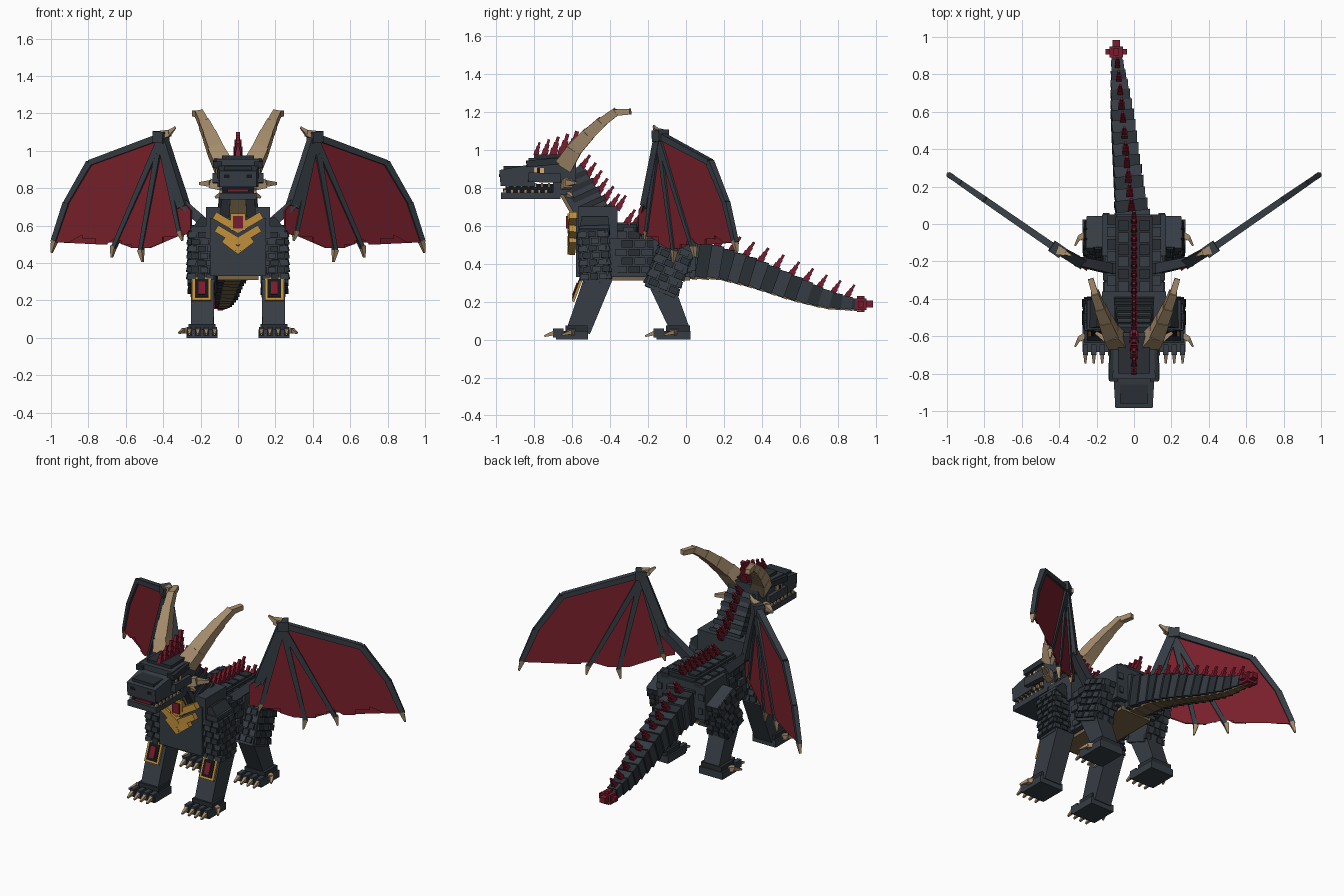
import bpy, bmesh, math
from mathutils import Vector as V

if "Cube" in bpy.data.objects:
    bpy.data.objects.remove(bpy.data.objects["Cube"])

def lin(c):
    c /= 255
    return c / 12.92 if c <= 0.04045 else ((c + 0.055) / 1.055) ** 2.4

COLOURS = [("charcoal hide", 54, 61, 68), ("dark scale", 41, 47, 52), ("black", 20, 22, 25),
           ("crimson spike", 122, 27, 45), ("red membrane", 122, 32, 43), ("horn tan", 165, 140, 108),
           ("gold", 190, 142, 58), ("belly tan", 122, 102, 72), ("eye", 214, 170, 125)]
HIDE, SCALE, BLACK, SPIKE, SKIN, HORN, GOLD, BELLY, EYE = range(9)
MATS = []
for n, r, g, b in COLOURS:
    m = bpy.data.materials.new(n)
    m.diffuse_color = (lin(r), lin(g), lin(b), 1)
    m.use_nodes = True
    m.node_tree.nodes["Principled BSDF"].inputs["Base Color"].default_value = m.diffuse_color
    MATS.append(m)

def finish(bm, name, mirror=False):
    bmesh.ops.recalc_face_normals(bm, faces=bm.faces)
    me = bpy.data.meshes.new(name)
    bm.to_mesh(me)
    bm.free()
    for m in MATS:
        me.materials.append(m)
    ob = bpy.data.objects.new(name, me)
    bpy.context.collection.objects.link(ob)
    if mirror:
        mod = ob.modifiers.new("mirror", 'MIRROR')
        mod.use_mirror_merge = False
    return ob

def beam(bm, p0, p1, s0, s1=None, mat=HIDE, axis=(1, 0, 0)):
    """Tapered box from p0 to p1; sections are (size along axis, size across)."""
    p0, p1, s1 = V(p0), V(p1), s1 or s0
    d = (p1 - p0).normalized()
    a = V(axis)
    a = (a - d * a.dot(d)).normalized()
    b = d.cross(a)
    rings = [[bm.verts.new(p + a * s[0] / 2 * i + b * s[1] / 2 * j)
              for i, j in ((-1, -1), (1, -1), (1, 1), (-1, 1))] for p, s in ((p0, s0), (p1, s1))]
    lo, hi = rings
    fs = [bm.faces.new(lo[::-1]), bm.faces.new(hi)]
    fs += [bm.faces.new((lo[k], lo[(k + 1) % 4], hi[(k + 1) % 4], hi[k])) for k in range(4)]
    for f in fs:
        f.material_index = mat

def box(bm, x, y, z, mat=HIDE):
    """Axis-aligned box from (min, max) pairs."""
    cx, cy = sum(x) / 2, sum(y) / 2
    beam(bm, (cx, cy, z[0]), (cx, cy, z[1]), (x[1] - x[0], y[1] - y[0]), mat=mat)

def spike(bm, p, lean, size=1.0):
    """Stepped spike of three shrinking blocks."""
    p, d = V(p), V(lean).normalized() * 0.036 * size
    for k, w in enumerate((0.042, 0.03, 0.018)):
        beam(bm, p + d * (k - 0.3), p + d * (k + 1), (w * size, w * size), mat=SPIKE)

def scales(bm, p0, p1, w, t, rows, cols):
    """Staggered plates over the outer, front and back faces of a limb."""
    p0, p1 = V(p0), V(p1)
    d = (p1 - p0).normalized()
    a = (V((1, 0, 0)) - d * d.x).normalized()
    b = d.cross(a)
    step = (p1 - p0) / rows
    for r in range(rows):
        q = p0 + step * r
        for c in range(cols):
            off = (c + (0.35 if r % 2 else 0.65)) / cols - 0.5
            mat = SCALE if (r + c) % 2 else HIDE
            th = 0.012 + 0.008 * ((r + c) % 2)
            beam(bm, q + a * w / 2 + b * off * t, q + step * 0.85 + a * w / 2 + b * off * t,
                 (th, t / cols * 0.85), (th + 0.012, t / cols * 0.85), mat)
            for s in (-1, 1):
                beam(bm, q + b * s * t / 2 + a * off * w, q + step * 0.85 + b * s * t / 2 + a * off * w,
                     (w / cols * 0.85, th), (w / cols * 0.85, th + 0.012), mat)

def sample(pts, t):
    """Linear point along a list of equal-length tuples, t from 0 to 1."""
    f = min(max(t, 0), 0.9999) * (len(pts) - 1)
    i = int(f)
    return [u + (v - u) * (f - i) for u, v in zip(pts[i], pts[i + 1])]

# Torso: chest, collar, barrel, hips and belly
bm = bmesh.new()
box(bm, (-.15, .15), (-.58, -.36), (.33, .64))
box(bm, (-.17, .17), (-.57, -.36), (.53, .70))
box(bm, (-.145, .145), (-.40, .02), (.33, .575))
box(bm, (-.10, .10), (-.38, .04), (.56, .605), SCALE)
box(bm, (-.17, .17), (-.17, .05), (.36, .58))
box(bm, (-.11, .11), (-.55, .02), (.31, .335), BELLY)
finish(bm, "torso")

# Flank and back scale plates
bm = bmesh.new()
for r in range(5):
    for c in range(6):
        y = -.37 + c * .068 + (.03 if r % 2 else 0)
        z = .35 + r * .045
        box(bm, (.13, .155 + .006 * ((r + c) % 3)), (y, y + .06), (z, z + .038), SCALE if (r + c) % 2 else HIDE)
for c in range(6):
    for k in range(2):
        y = -.36 + c * .065 + .03 * k
        box(bm, (.03 + .06 * k, .085 + .06 * k), (y, y + .055), (.56, .617 - .025 * k), SCALE if c % 2 else HIDE)
finish(bm, "flank_scales", True)

# Neck with throat strip and stacked plates
bm = bmesh.new()
beam(bm, (0, -.45, .60), (0, -.62, .88), (.20, .18), (.17, .16))
beam(bm, (0, -.55, .58), (0, -.675, .80), (.10, .02), (.08, .02), BELLY)
for k in range(5):
    y, z = -.455 - k * .032, .66 + k * .045
    beam(bm, (0, y, z), (0, y - .012, z + .026), (.215 - k * .008, .15), mat=SCALE)
finish(bm, "neck")

# Head: skull, snout, brow, mouth and jaw
bm = bmesh.new()
beam(bm, (0, -.58, .895), (0, -.83, .895), (.21, .13), (.23, .12))
box(bm, (-.085, .085), (-.80, -.60), (.94, .975), SCALE)
beam(bm, (0, -.80, .865), (0, -.98, .85), (.22, .12), (.20, .085))
box(bm, (-.075, .075), (-.96, -.80), (.88, .915), SCALE)
box(bm, (-.085, .085), (-.95, -.68), (.775, .82), BLACK)
box(bm, (-.055, .055), (-.965, -.70), (.78, .795), SKIN)
box(bm, (-.10, .10), (-.975, -.66), (.74, .775))
box(bm, (-.10, .10), (-.70, -.60), (.76, .86))
finish(bm, "head")

# Mirrored face details: brows, eyes, teeth, nostrils, cheek horns
bm = bmesh.new()
beam(bm, (.10, -.62, .945), (.11, -.84, .925), (.05, .035), mat=SCALE)
beam(bm, (.115, -.66, .85), (.12, -.83, .855), (.035, .05))
box(bm, (.10, .121), (-.80, -.745), (.868, .905), EYE)
box(bm, (.115, .123), (-.785, -.77), (.87, .903), BLACK)
box(bm, (.045, .075), (-.984, -.96), (.855, .872), BLACK)
for k in range(7):
    y = -.96 + k * .036
    box(bm, (.082, .098), (y, y + .015), (.77, .79), HORN)
    box(bm, (.086, .10), (y + .016, y + .028), (.80, .825), HORN)
beam(bm, (.08, -.64, .81), (.145, -.62, .825), (.045, .05), mat=HORN, axis=(0, 1, 0))
beam(bm, (.145, -.62, .825), (.205, -.58, .825), (.035, .035), (.015, .015), HORN, (0, 1, 0))
beam(bm, (.085, -.62, .77), (.12, -.60, .75), (.03, .03), (.012, .012), HORN, (0, 1, 0))
finish(bm, "face_details", True)

# Horns: curved chains of blocks
bm = bmesh.new()
path = [(.08, -.64, .92), (.12, -.59, 1.0), (.15, -.52, 1.075), (.18, -.45, 1.14), (.207, -.375, 1.195), (.23, -.30, 1.2)]
for k in range(5):
    w = .095 - k * .015
    beam(bm, path[k], V(path[k + 1]) + (V(path[k + 1]) - V(path[k])) * .1, (w, w), (w * .86, w * .86), HORN)
finish(bm, "horns", True)

# Tail: overlapping tapering segments as (x, y, z, width, height)
TAIL = [(0, -.02, .44, .19, .22), (-.025, .18, .405, .155, .16), (-.042, .36, .35, .135, .145),
        (-.06, .56, .275, .12, .125), (-.078, .74, .213, .09, .09), (-.095, .92, .182, .05, .05)]
bm = bmesh.new()
N = 16
for k in range(N):
    a, b = sample(TAIL, k / N), sample(TAIL, (k + 1.15) / N)
    beam(bm, a[:3], b[:3], (a[3] * .92, a[4] * .92), (b[3] * 1.08, b[4] * 1.08), SCALE if k % 2 else HIDE)
    lo0, lo1 = V(a[:3]) - V((0, 0, a[4] * .5)), V(b[:3]) - V((0, 0, b[4] * .53))
    beam(bm, lo0, lo1, (a[3] * .6, .014), (b[3] * .6, .014), BELLY)
finish(bm, "tail")

# Tail tip cluster
bm = bmesh.new()
box(bm, (-.13, -.06), (.89, .95), (.155, .215), SPIKE)
box(bm, (-.152, -.038), (.905, .935), (.17, .20), SPIKE)
box(bm, (-.115, -.075), (.94, .985), (.17, .205), SPIKE)
box(bm, (-.11, -.08), (.90, .94), (.145, .23), SPIKE)
finish(bm, "tail_tip")

# Dorsal spikes from crest to tail
bm = bmesh.new()
for k in range(5):
    spike(bm, (0, -.79 + k * .045, .975), (0, .3, 1), .62 + .14 * k)
for k in range(6):
    spike(bm, (0, -.555 + k * .031, .90 - k * .041), (0, .55, .8), .8)
for k in range(9):
    spike(bm, (0, -.36 + k * .048, .615 if k else .69), (0, .5, .8), .75)
for k in range(11):
    t = .1 + k * .082
    x, y, z, w, h = sample(TAIL, t)
    spike(bm, (x, y, z + h * .5), (0, .55, .85), .9 - .25 * t)
finish(bm, "dorsal_spikes")

# Chest ornament: chevrons with gem
bm = bmesh.new()
for x, top, low, w in ((.125, .655, .575, .04), (.115, .585, .51, .04), (.075, .525, .46, .035)):
    for s in (-1, 1):
        beam(bm, (s * x, -.595, top), (-s * .01, -.605, low), (.04, w), mat=GOLD, axis=(0, 1, 0))
box(bm, (-.04, .04), (-.625, -.58), (.575, .665), GOLD)
box(bm, (-.026, .026), (-.632, -.62), (.585, .65), SPIKE)
finish(bm, "chest_ornament")

def foot(bm, y0, y1):
    """Block foot with three toes, claws and an outer spur."""
    box(bm, (.11, .275), (y0, y1), (0, .045))
    box(bm, (.12, .265), (y0 + .05, y1 - .005), (.04, .075), SCALE)
    for k in range(4):
        x = .125 + k * .045
        box(bm, (x - .014, x + .014), (y0 - .015, y0 + .04), (.01, .058))
        beam(bm, (x, y0 - .01, .035), (x, y0 - .06, .018), (.022, .024), (.01, .01), HORN)
    beam(bm, (.26, y1 - .08, .04), (.292, y1 - .10, .038), (.03, .03), mat=HORN, axis=(0, 1, 0))
    beam(bm, (.288, y1 - .09, .04), (.315, y1 - .14, .025), (.022, .022), (.01, .01), HORN, (0, 0, 1))

# Front legs with gold bracers
bm = bmesh.new()
beam(bm, (.185, -.485, .60), (.19, -.475, .30), (.13, .16), (.13, .13))
beam(bm, (.15, -.48, .63), (.18, -.48, .55), (.10, .14), (.16, .16), SCALE)
scales(bm, (.185, -.49, .57), (.19, -.475, .31), .145, .145, 7, 3)
beam(bm, (.19, -.455, .34), (.19, -.565, .05), (.125, .145), (.12, .125))
n, d = V((0, -.935, .355)), V((0, -.355, -.935))
c = V((.195, -.503, .235)) + n * .07
for half, w, lift, mat in ((.065, .10, .004, GOLD), (.052, .072, .009, BLACK), (.035, .035, .014, SPIKE)):
    beam(bm, c - d * half + n * lift, c + d * half + n * lift, (w, .014), mat=mat)
foot(bm, -.685, -.515)
finish(bm, "front_legs", True)

# Hind legs
bm = bmesh.new()
beam(bm, (.185, -.04, .49), (.19, -.14, .25), (.13, .18), (.13, .17))
scales(bm, (.185, -.045, .49), (.19, -.135, .26), .13, .17, 6, 3)
beam(bm, (.19, -.13, .29), (.19, -.03, .05), (.115, .125), (.11, .10))
foot(bm, -.155, .025)
finish(bm, "hind_legs", True)

# Wings: a flat plane addressed by (x, z)
NRM = V((.57, -.82, 0)).normalized()
def wp(x, z, off=0.0):
    return V((x, -.13 + .69 * (x - .42), z)) + NRM * off

bm = bmesh.new()
outline = [(.41, 1.07), (.79, .93), (.91, .72), (.97, .57), (.97, .51), (.90, .51), (.90, .55), (.83, .55),
           (.83, .53), (.76, .53), (.76, .50), (.70, .50), (.70, .53), (.66, .53), (.62, .53), (.62, .50),
           (.57, .50), (.57, .48), (.47, .48), (.47, .51), (.40, .51), (.40, .54), (.33, .54), (.33, .56),
           (.25, .56), (.25, .68), (.30, .74), (.36, .86)]
rings = [[bm.verts.new(wp(x, z, o)) for x, z in outline] for o in (-.005, .005)]
faces = [bm.faces.new(rings[0]), bm.faces.new(rings[1][::-1])]
L = len(outline)
faces += [bm.faces.new((rings[0][i], rings[1][i], rings[1][(i + 1) % L], rings[0][(i + 1) % L])) for i in range(L)]
for f in faces:
    f.material_index = SKIN
bmesh.ops.triangulate(bm, faces=faces[:2])
finish(bm, "wing_membrane", True)

# Wing arm, fingers and claws
bm = bmesh.new()
beam(bm, (.12, -.24, .56), (.30, -.20, .72), (.055, .055), (.05, .05), axis=(0, 1, 0))
beam(bm, (.29, -.205, .70), (.41, -.135, 1.08), (.055, .055), (.045, .05), axis=NRM)
beam(bm, wp(.385, 1.07), wp(.44, 1.075), (.065, .06), axis=NRM)
edge = [(.41, 1.075), (.79, .935), (.915, .72), (.985, .51)]
for k in range(3):
    beam(bm, wp(*edge[k]), wp(*edge[k + 1]), (.038 - .004 * k, .036), (.034 - .004 * k, .03), axis=NRM)
for x, z in ((.31, .56), (.52, .46), (.665, .48)):
    beam(bm, wp(.41, 1.06), wp(x, z), (.036, .036), (.024, .024), axis=NRM)
for a, b in (((.31, .57), (.297, .52)), ((.52, .47), (.51, .405)), ((.665, .49), (.675, .43)), ((.98, .52), (.997, .455))):
    beam(bm, wp(*a), wp(*b), (.03, .03), (.01, .01), HORN, NRM)
beam(bm, (.405, -.14, 1.085), (.365, -.155, 1.095), (.045, .045), (.035, .035), HORN, (0, 0, 1))
beam(bm, (.375, -.15, 1.09), (.335, -.17, 1.125), (.03, .03), (.01, .01), HORN, (0, 0, 1))
finish(bm, "wing_bones", True)
